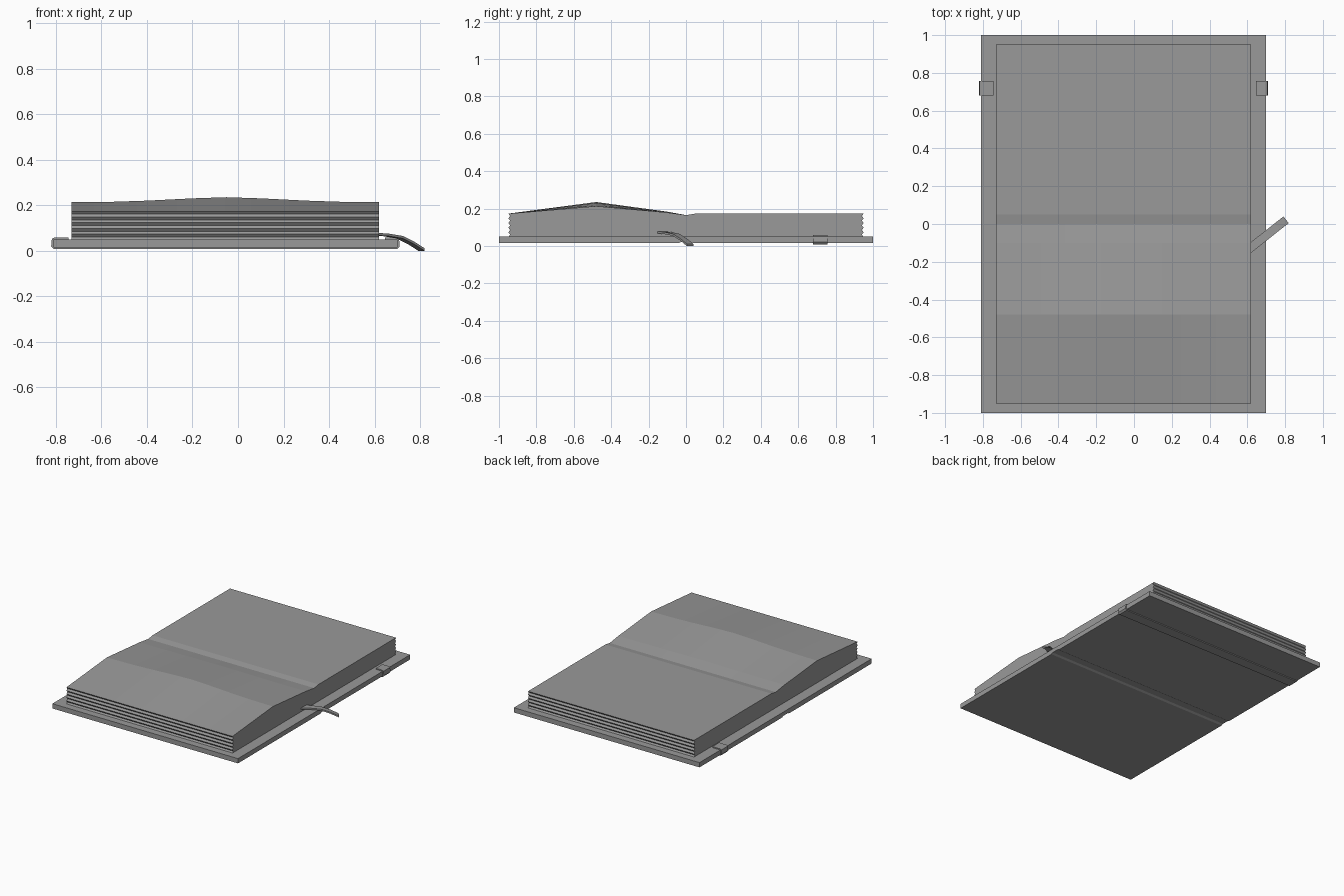
import bpy, bmesh
from mathutils import Vector

if "Cube" in bpy.data.objects:
    bpy.data.objects.remove(bpy.data.objects["Cube"], do_unlink=True)

grey = bpy.data.materials.new("mid_grey")
grey.use_nodes = True
colour = (0.32, 0.32, 0.32, 1)
grey.diffuse_color = colour
grey.node_tree.nodes["Principled BSDF"].inputs["Base Color"].default_value = colour


def loft(name, rings, smooth=None):
    """Skin a row of matching closed rings and cap both ends."""
    bm = bmesh.new()
    rows = [[bm.verts.new(p) for p in ring] for ring in rings]
    n = len(rows[0])
    for a, b in zip(rows, rows[1:]):
        for i in range(n):
            j = (i + 1) % n
            bm.faces.new((a[i], a[j], b[j], b[i]))
    bm.faces.new(rows[0])
    bm.faces.new(rows[-1])
    bmesh.ops.recalc_face_normals(bm, faces=bm.faces)
    mesh = bpy.data.meshes.new(name)
    bm.to_mesh(mesh)
    bm.free()
    mesh.materials.append(grey)
    obj = bpy.data.objects.new(name, mesh)
    bpy.context.collection.objects.link(obj)
    if smooth:
        bpy.ops.object.select_all(action="DESELECT")
        obj.select_set(True)
        bpy.context.view_layer.objects.active = obj
        bpy.ops.object.shade_smooth_by_angle(angle=smooth)
    return obj


# Cover: flat board with a shallow spine groove underneath
cover_profile = [(-1, 0.05), (-1, 0.015), (-0.04, 0.015), (-0.025, 0.022),
                 (0.025, 0.022), (0.04, 0.015), (1, 0.015), (1, 0.05)]
loft("cover", [[(x, y, z) for y, z in cover_profile] for x in (-0.81, 0.70)])

# Page block: rippled fore edges, raised leaf that swells towards its middle
TOP, BASE, RIPPLES = 0.173, 0.048, 10


def ripple(side):
    step = (TOP - BASE) / RIPPLES
    return [(side * (0.95 if i % 2 == 0 else 0.94), BASE + i * step)
            for i in range(RIPPLES + 1)]


def leaf(swell):
    ridge = 0.213 + swell
    return [(-0.48, ridge), (-0.1, 0.179 + swell * 0.2), (0, 0.165), (0.05, TOP)]


swells = [(-0.73, 0), (-0.55, 0.002), (-0.4, 0.007), (-0.2, 0.017), (-0.05, 0.022),
          (0.1, 0.017), (0.3, 0.007), (0.45, 0.002), (0.62, 0)]
loft("pages", [[(x, y, z) for y, z in ripple(-1) + leaf(s) + ripple(1)[::-1]]
               for x, s in swells], smooth=0.05)

# Elastic strap: runs under the cover and hooks over both side edges
outer = [(-0.745, 0.058), (-0.805, 0.058), (-0.817, 0.052), (-0.82, 0.02), (-0.81, 0.008),
         (0.70, 0.008), (0.71, 0.02), (0.707, 0.052), (0.695, 0.058), (0.645, 0.058)]
inner = [(0.645, 0.049), (0.699, 0.049), (0.699, 0.016), (-0.809, 0.016),
         (-0.809, 0.049), (-0.745, 0.049)]
loft("elastic_strap", [[(x, y, z) for x, z in outer + inner] for y in (0.68, 0.757)])

# Ribbon bookmark: thin band drooping over the cover edge
across = Vector((-0.62, 0.78, 0)) * 0.0225
thick = Vector((0, 0, 0.011))
path = [(0.59, -0.148, 0.068), (0.65, -0.1, 0.064), (0.71, -0.053, 0.054),
        (0.76, -0.013, 0.029), (0.805, 0.022, 0.0)]
rings = []
for point in path:
    p = Vector(point)
    rings.append([p - across, p + across, p + across + thick, p - across + thick])
loft("ribbon_bookmark", rings)
